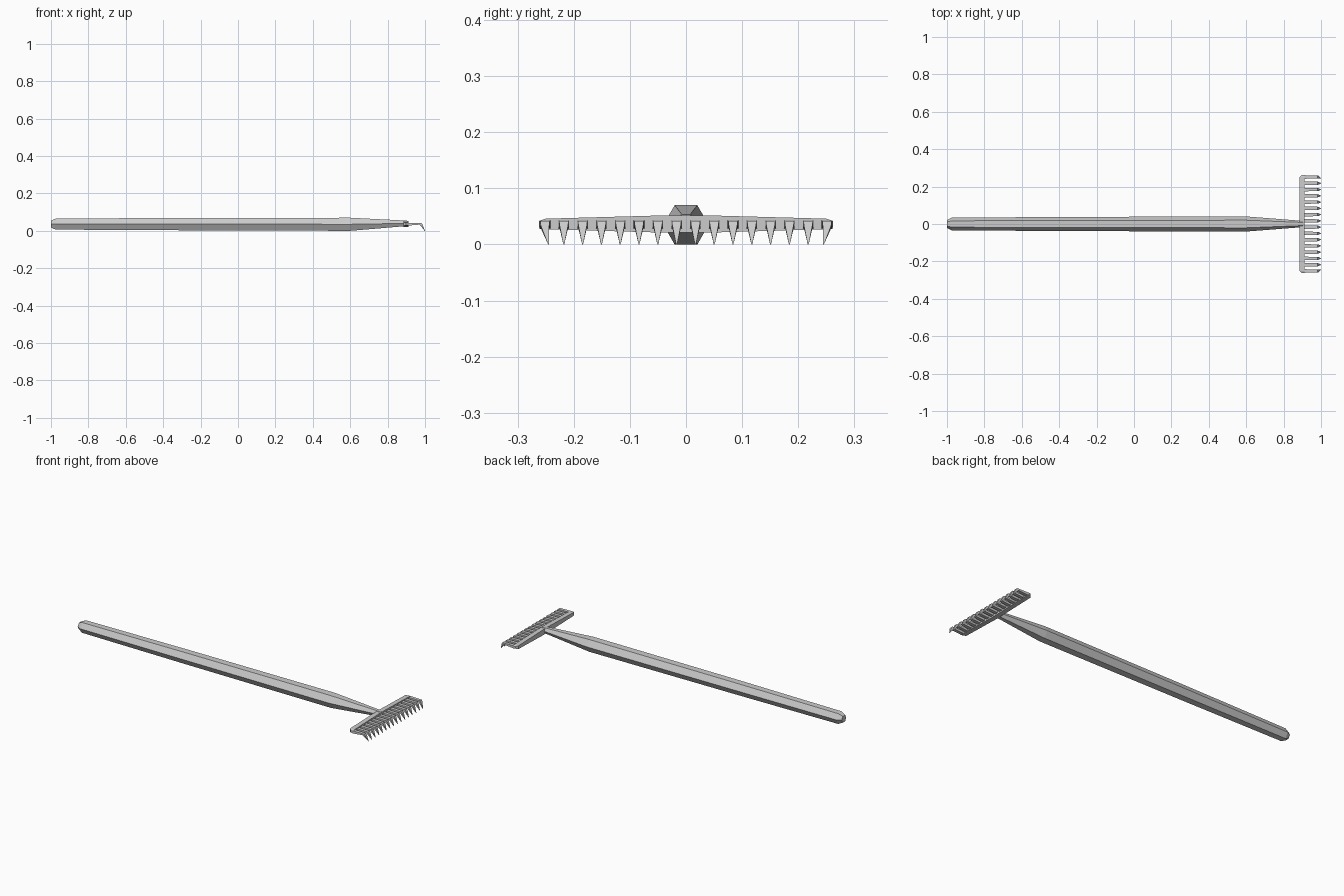
import bpy, bmesh, math
from mathutils import Vector

if "Cube" in bpy.data.objects:
    bpy.data.objects.remove(bpy.data.objects["Cube"])


def loft(name, rings):
    """Skin closed rings of equal point count, with flat caps."""
    bm = bmesh.new()
    loops = [[bm.verts.new(Vector(p)) for p in ring] for ring in rings]
    n = len(loops[0])
    for a, b in zip(loops, loops[1:]):
        for i in range(n):
            j = (i + 1) % n
            bm.faces.new((a[i], a[j], b[j], b[i]))
    bm.faces.new(loops[0][::-1])
    bm.faces.new(loops[-1])
    bmesh.ops.recalc_face_normals(bm, faces=bm.faces)
    mesh = bpy.data.meshes.new(name)
    bm.to_mesh(mesh)
    bm.free()
    obj = bpy.data.objects.new(name, mesh)
    bpy.context.collection.objects.link(obj)
    return obj


def hexagon(x, z, r):
    return [(x, r * math.cos(k * math.pi / 3), z + r * math.sin(k * math.pi / 3))
            for k in range(6)]


def bar_section(y, x0, x1, z0, z1):
    return [(x0, y, z0), (x1, y, z0), (x1, y, z1), (x0, y, z1)]


# Six-sided wooden handle, tapered into the head
loft("handle", [hexagon(*s) for s in (
    (-1.0, 0.036, 0.021), (-0.975, 0.036, 0.034), (-0.32, 0.036, 0.038),
    (0.6, 0.035, 0.0404), (0.9, 0.04, 0.017), (0.908, 0.04, 0.015))])

# Cross bar, thickest at the middle, with clipped back corners
half = [(0.262, 0.897, 0.912, 0.03, 0.042),
        (0.25, 0.885, 0.912, 0.027, 0.046),
        (0.035, 0.885, 0.912, 0.021, 0.052)]
loft("head_bar", [bar_section(-y, *s) for y, *s in half]
     + [bar_section(y, *s) for y, *s in reversed(half)])

# Sixteen tines: arm runs forward, then bends down to a point
COUNT, PITCH = 16, 0.0335
for i in range(COUNT):
    y = (i - (COUNT - 1) / 2) * PITCH
    outer = i in (0, COUNT - 1)
    tip_y = y * 0.975 if outer else y

    def section(c, w, back, front):
        (xa, za), (xb, zb) = back, front
        return [(xa, c - w, za), (xa, c + w, za), (xb, c + w, zb), (xb, c - w, zb)]

    loft(f"tine_{i + 1:02d}", [
        section(y, 0.0095, (0.908, 0.028), (0.908, 0.043)),
        section(y, 0.0085, (0.97, 0.033), (0.981, 0.042)),
        section(y, 0.0075, (0.975, 0.029), (0.986, 0.034)),
        section(tip_y, 0.0008, (0.998, 0.0), (1.0, 0.0))])
